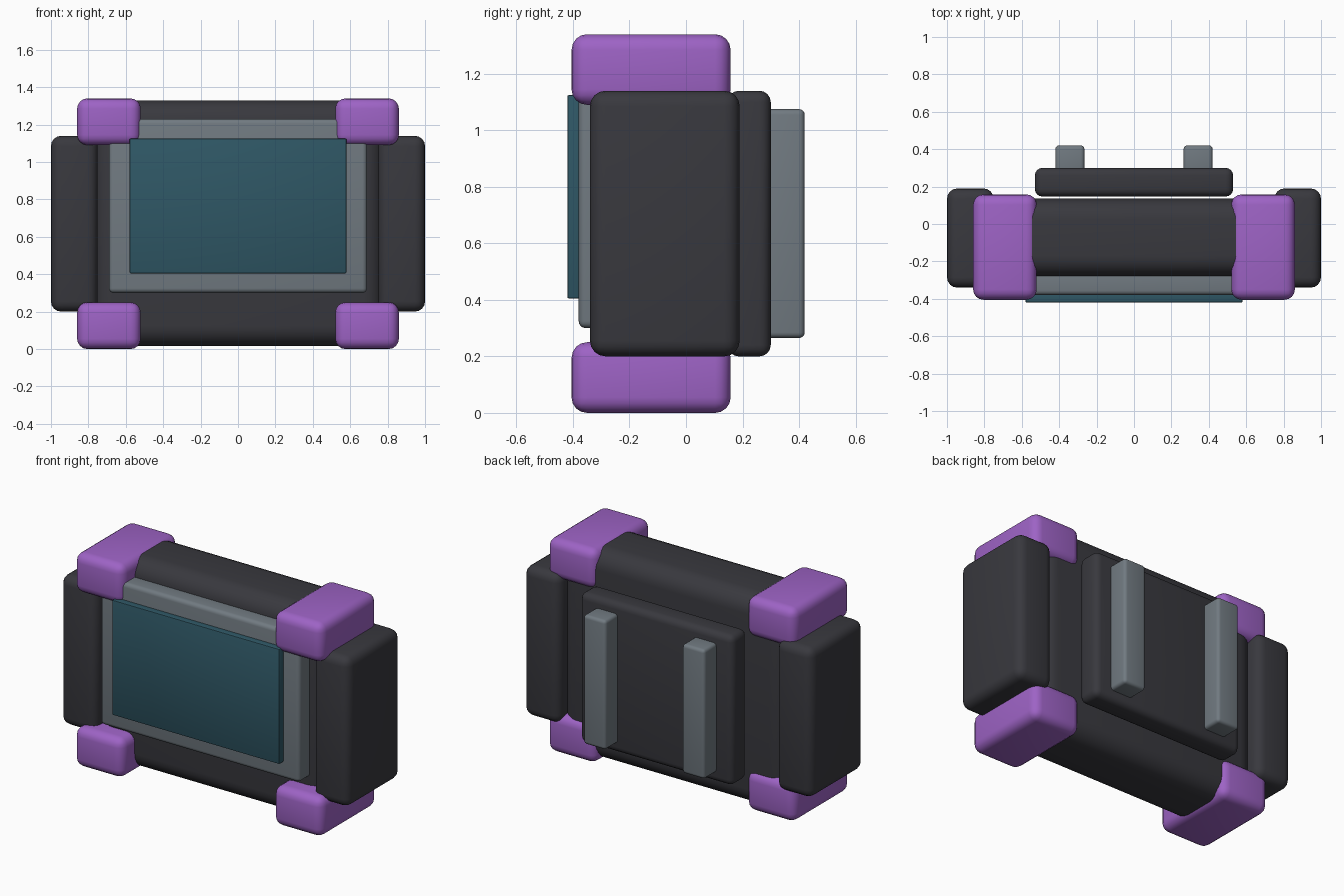
import bpy, math

if "Cube" in bpy.data.objects:
    bpy.data.objects.remove(bpy.data.objects["Cube"])


def material(name, rgb):
    m = bpy.data.materials.new(name)
    m.diffuse_color = (*rgb, 1)
    m.use_nodes = True
    m.node_tree.nodes["Principled BSDF"].inputs["Base Color"].default_value = m.diffuse_color
    return m


DARK = material("charcoal", (0.04, 0.04, 0.048))
GREY = material("steel grey", (0.165, 0.195, 0.22))
PURPLE = material("purple", (0.34, 0.125, 0.56))
TEAL = material("dark teal", (0.028, 0.095, 0.13))


def box(name, x, y, z, mat, bevel, segments=4):
    """Rounded box from (min, max) ranges on each axis."""
    ranges = (x, y, z)
    bpy.ops.mesh.primitive_cube_add(size=1, location=[(a + b) / 2 for a, b in ranges])
    ob = bpy.context.object
    ob.name = name
    ob.scale = [b - a for a, b in ranges]
    bpy.ops.object.transform_apply(location=False, rotation=False, scale=True)
    mod = ob.modifiers.new("rounding", 'BEVEL')
    mod.width = bevel
    mod.segments = segments
    bpy.ops.object.modifier_apply(modifier=mod.name)
    ob.data.materials.append(mat)
    bpy.ops.object.shade_smooth_by_angle(angle=math.radians(35))
    return ob


# Central body, screen frame and screen
box("body", (-0.78, 0.78), (-0.28, 0.135), (0.015, 1.33), DARK, 0.11, 6)
box("screen_frame", (-0.69, 0.69), (-0.38, -0.24), (0.30, 1.23), GREY, 0.025)
box("screen", (-0.58, 0.58), (-0.42, -0.36), (0.405, 1.125), TEAL, 0.006, 2)

# Back panel
box("back_panel", (-0.53, 0.53), (0.147, 0.30), (0.20, 1.14), DARK, 0.04)

for side, s in (("left", -1), ("right", 1)):
    def span(a, b):
        return tuple(sorted((s * a, s * b)))

    # Side grips and back rails
    box(f"{side}_grip", span(0.75, 1.0), (-0.34, 0.19), (0.20, 1.14), DARK, 0.055)
    box(f"{side}_back_rail", span(0.265, 0.42), (0.27, 0.42), (0.265, 1.075), GREY, 0.02)

    # Corner bumpers
    for level, z in (("bottom", (0.0, 0.25)), ("top", (1.09, 1.34))):
        box(f"{side}_{level}_bumper", span(0.52, 0.86), (-0.405, 0.158), z, PURPLE, 0.055)
